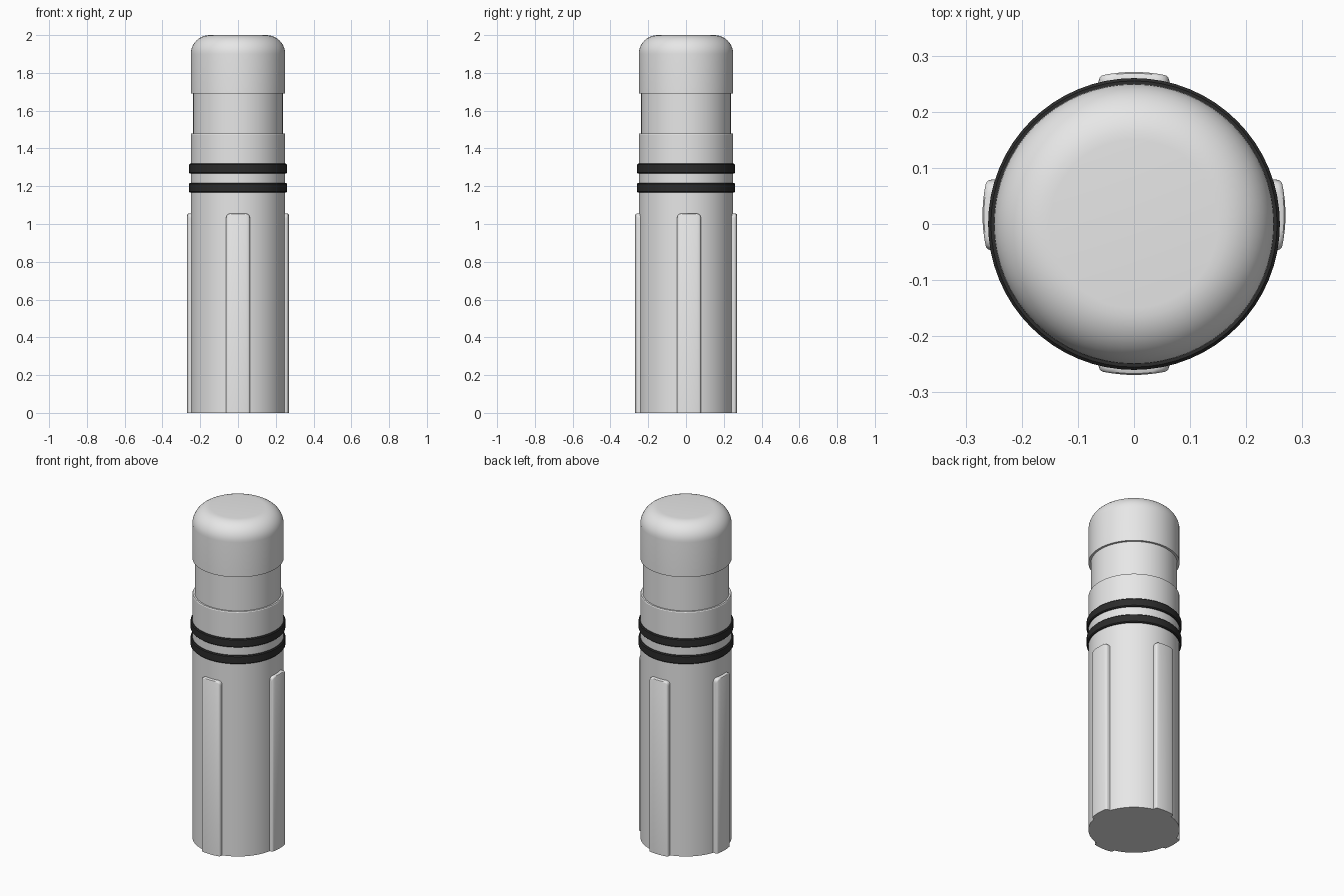
import bpy, bmesh, math
from mathutils import Matrix

if "Cube" in bpy.data.objects:
    bpy.data.objects.remove(bpy.data.objects["Cube"])


def material(name, value):
    m = bpy.data.materials.new(name)
    m.diffuse_color = (value, value, value, 1)
    m.use_nodes = True
    m.node_tree.nodes["Principled BSDF"].inputs["Base Color"].default_value = m.diffuse_color
    return m


GREY = material("light grey", 0.8)
BLACK = material("black rubber", 0.025)
SEG = 64


def finish(name, bm, mat, angle=30):
    bmesh.ops.recalc_face_normals(bm, faces=bm.faces)
    me = bpy.data.meshes.new(name)
    bm.to_mesh(me)
    bm.free()
    me.materials.append(mat)
    ob = bpy.data.objects.new(name, me)
    bpy.context.collection.objects.link(ob)
    bpy.ops.object.select_all(action='DESELECT')
    ob.select_set(True)
    bpy.context.view_layer.objects.active = ob
    bpy.ops.object.shade_smooth_by_angle(angle=math.radians(angle))
    return ob


def lathe(name, profile, mat, closed=False):
    """Revolve (radius, z) points around z; open profiles get flat end caps."""
    bm = bmesh.new()
    rings = [[bm.verts.new((r * math.cos(2 * math.pi * i / SEG),
                            r * math.sin(2 * math.pi * i / SEG), z))
              for i in range(SEG)] for r, z in profile]
    pairs = list(zip(rings, rings[1:]))
    if closed:
        pairs.append((rings[-1], rings[0]))
    else:
        bm.faces.new(rings[0])
        bm.faces.new(rings[-1])
    for a, b in pairs:
        for i in range(SEG):
            j = (i + 1) % SEG
            bm.faces.new((a[i], a[j], b[j], b[i]))
    return finish(name, bm, mat)


# Body with stepped neck and rounded cap
dome = [(0.15 + 0.1 * math.cos(t * math.pi / 20), 1.9 + 0.1 * math.sin(t * math.pi / 20))
        for t in range(11)]
lathe("body", [(0.25, 0), (0.25, 1.475), (0.247, 1.48), (0.237, 1.48),
               (0.237, 1.69), (0.25, 1.69)] + dome, GREY)

# Two black bands
for name, z in (("lower_band", 1.167), ("upper_band", 1.268)):
    h, c = 0.051, 0.005
    lathe(name, [(0.24, z), (0.26 - c, z), (0.26, z + c),
                 (0.26, z + h - c), (0.26 - c, z + h), (0.24, z + h)], BLACK, closed=True)


# Raised grip ribs that follow the body's curve
def rib(name, angle, offset):
    half, top, b, corner = 0.063, 1.055, 0.008, 0.022
    xs = [0, 0.002, 0.005, 0.008, 0.014, 0.022, 0.035, 0.05]
    xs = [x - half for x in xs] + [0] + [half - x for x in reversed(xs)]
    bm = bmesh.new()
    cols = []
    for x in xs:
        d = half - abs(x)                       # distance from the side edge
        k = max(0, 1 - d / b)
        drop = b * (1 - math.sqrt(1 - k * k))   # rounded long edge
        k = max(0, 1 - d / corner)
        zt = top - corner * (1 - math.sqrt(1 - k * k))  # rounded top corner
        ro = 0.27 - drop
        pts = [(0.235, 0), (ro, 0), (ro, zt - b), (ro - 0.0025, zt - 0.0025),
               (ro - b, zt), (0.235, zt)]
        cols.append([bm.verts.new((x, -math.sqrt(r * r - x * x), z)) for r, z in pts])
    for a, c in zip(cols, cols[1:]):
        for i in range(len(a)):
            j = (i + 1) % len(a)
            bm.faces.new((a[i], a[j], c[j], c[i]))
    bm.faces.new(cols[0])
    bm.faces.new(cols[-1])
    bm.transform(Matrix.Translation((0, offset, 0)) @ Matrix.Rotation(angle, 4, 'Z'))
    finish(name, bm, GREY, 40)


for i, (name, off) in enumerate((("front_rib", 0.001), ("right_rib", 0.016),
                                 ("back_rib", 0.001), ("left_rib", 0.016))):
    rib(name, i * math.pi / 2, off)
